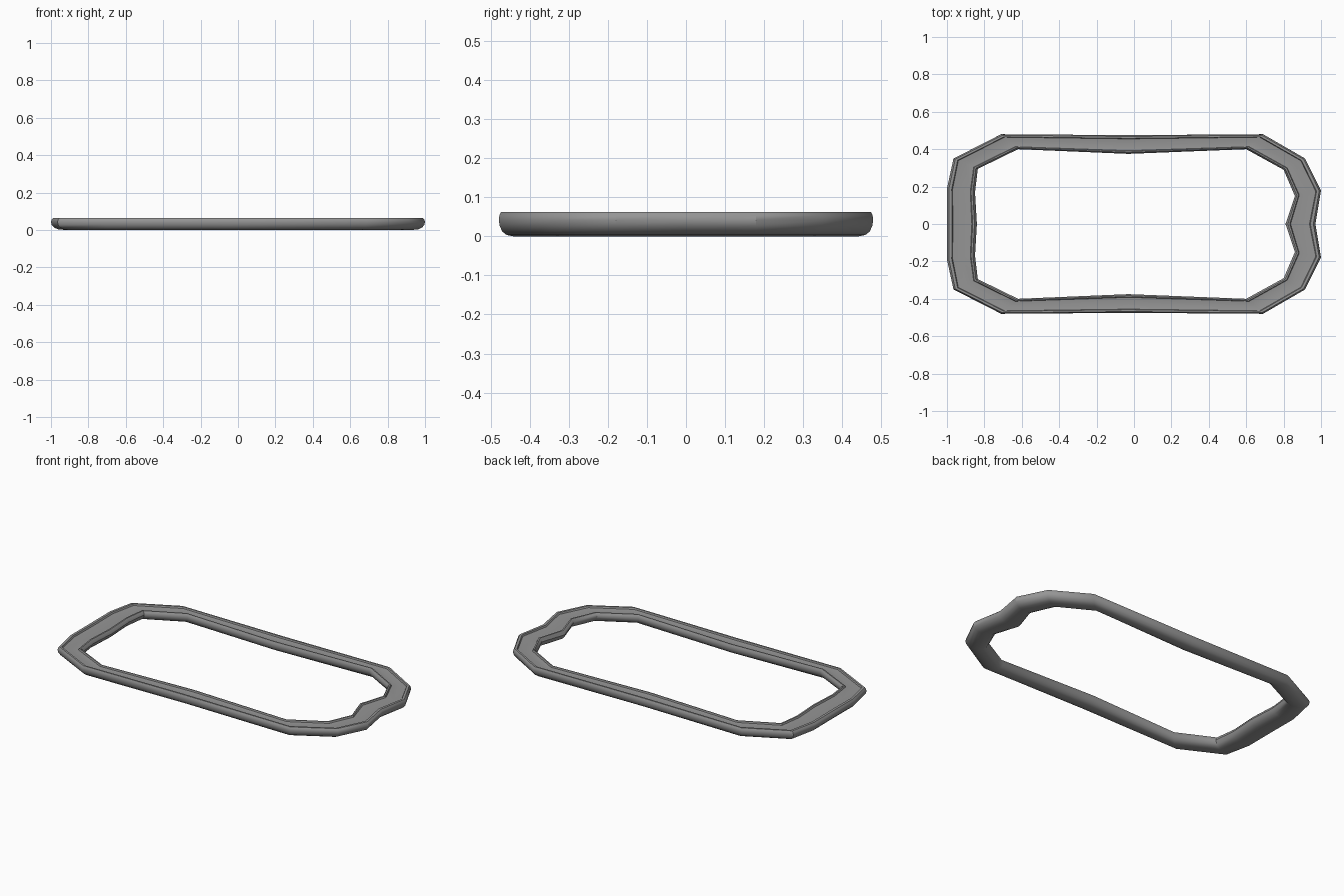
import bpy
import bmesh
from mathutils import Vector

cube = bpy.data.objects.get("Cube")
if cube:
    bpy.data.objects.remove(cube)

grey = bpy.data.materials.new("mid grey")
grey.use_nodes = True
colour = (0.3, 0.3, 0.3, 1)
grey.diffuse_color = colour
grey.node_tree.nodes["Principled BSDF"].inputs["Base Color"].default_value = colour

# Back half of the ring, from the right end to the left end: outer and inner corner
half = [((-1, 0), (-.84, 0)), ((-1, .19), (-.85, .17)), ((-.965, .35), (-.835, .295)),
        ((-.71, .48), (-.62, .4)), ((-.03, .475), (-.03, .375)), ((.69, .48), (.6, .4)),
        ((.915, .35), (.8, .29)), ((1, .18), (.86, .15)), ((.97, 0), (.81, 0))]
flip = lambda p: (p[0], -p[1])
stations = half + [(flip(o), flip(i)) for o, i in reversed(half[1:-1])]

# Rail section: (share of the way inward, height), rounded below, shallow channel on top
section = [(.07, .063), (.02, .054), (0, .042), (.03, .027), (.11, .013), (.25, .004), (.5, 0),
           (.75, .004), (.89, .013), (.97, .027), (1, .042), (.97, .054), (.92, .063),
           (.86, .063), (.83, .054), (.5, .05), (.2, .054), (.17, .063)]

bm = bmesh.new()
rings = []
for outer, inner in stations:
    o, i = Vector(outer), Vector(inner)
    rings.append([bm.verts.new((*o.lerp(i, u), z)) for u, z in section])
for k, ring in enumerate(rings):
    following = rings[(k + 1) % len(rings)]
    for j in range(len(section)):
        n = (j + 1) % len(section)
        bm.faces.new((ring[j], ring[n], following[n], following[j]))
bmesh.ops.recalc_face_normals(bm, faces=bm.faces)

mesh = bpy.data.meshes.new("frame_ring")
bm.to_mesh(mesh)
bm.free()
mesh.materials.append(grey)
frame = bpy.data.objects.new("frame_ring", mesh)
bpy.context.collection.objects.link(frame)

# Smooth around the section, crisp at the rims
bpy.context.view_layer.objects.active = frame
frame.select_set(True)
bpy.ops.object.shade_smooth_by_angle(angle=0.6)
